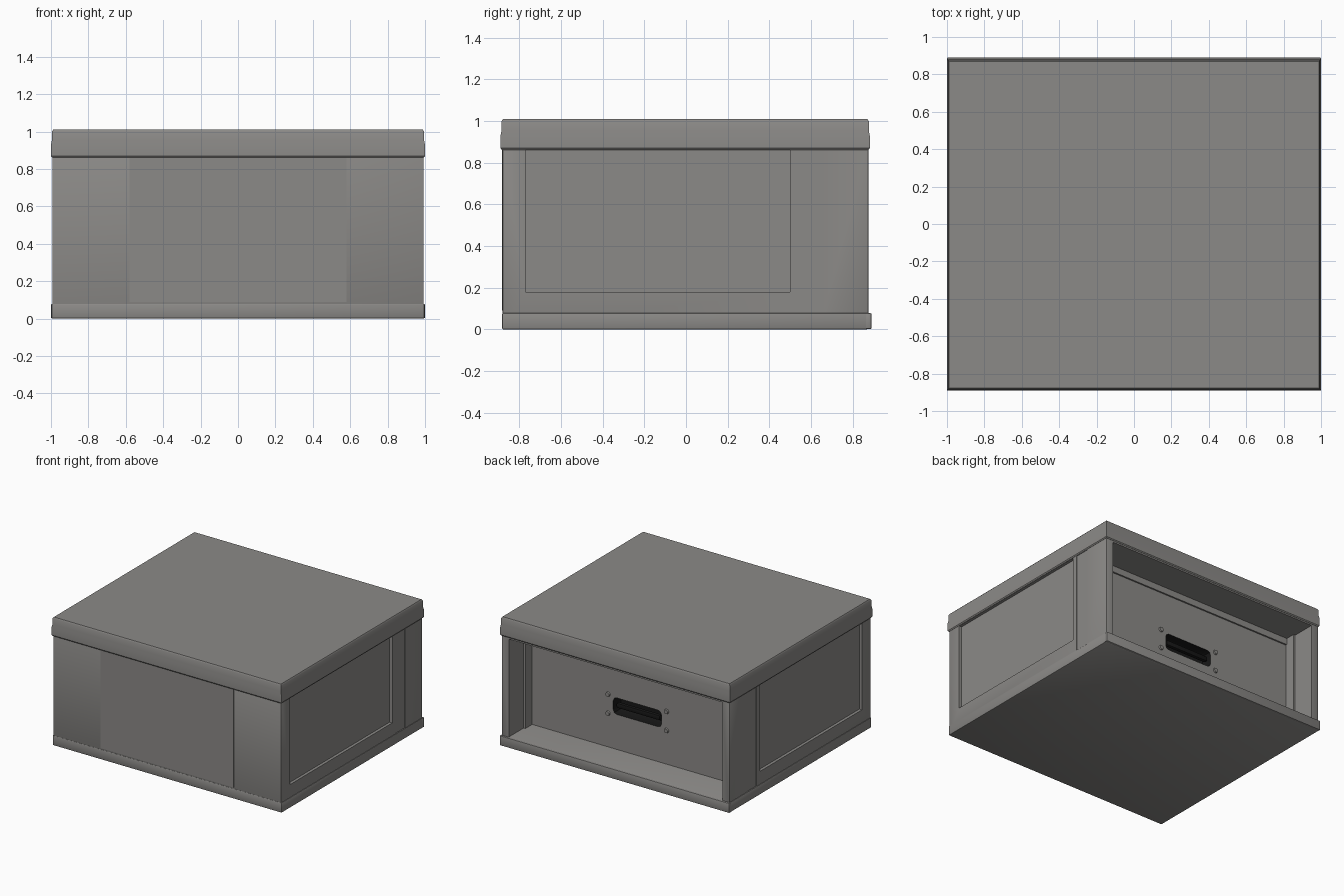
import bpy, bmesh, math
from mathutils import Vector

cube = bpy.data.objects.get("Cube")
if cube:
    bpy.data.objects.remove(cube, do_unlink=True)


def material(name, rgb):
    m = bpy.data.materials.new(name)
    m.use_nodes = True
    m.diffuse_color = (*rgb, 1)
    m.node_tree.nodes["Principled BSDF"].inputs["Base Color"].default_value = (*rgb, 1)
    return m


GREY = material("warm grey", (0.26, 0.253, 0.243))
BLACK = material("slot black", (0.008, 0.008, 0.008))


def finish(name, bm, mat):
    bmesh.ops.recalc_face_normals(bm, faces=bm.faces)
    mesh = bpy.data.meshes.new(name)
    bm.to_mesh(mesh)
    bm.free()
    mesh.materials.append(mat)
    ob = bpy.data.objects.new(name, mesh)
    bpy.context.collection.objects.link(ob)
    return ob


def box(name, lo, hi, mat=GREY, bevel=0.0, segments=2):
    lo, hi = Vector(lo), Vector(hi)
    bm = bmesh.new()
    bmesh.ops.create_cube(bm, size=1)
    for v in bm.verts:
        v.co = (lo + hi) / 2 + v.co * (hi - lo)
    if bevel:
        bmesh.ops.bevel(bm, geom=bm.edges[:], offset=bevel, segments=segments,
                        profile=0.5, affect='EDGES')
    return finish(name, bm, mat)


def cut(target, cutter):
    mod = target.modifiers.new("cut", 'BOOLEAN')
    mod.operation = 'DIFFERENCE'
    mod.solver = 'EXACT'
    mod.object = cutter
    bpy.context.view_layer.objects.active = target
    bpy.ops.object.modifier_apply(modifier=mod.name)
    bpy.data.objects.remove(cutter, do_unlink=True)


def smooth(ob):
    bpy.ops.object.select_all(action='DESELECT')
    ob.select_set(True)
    bpy.context.view_layer.objects.active = ob
    bpy.ops.object.shade_smooth_by_angle(angle=math.radians(35))


BACK = 0.605      # recessed rear panel plane
SLOT_Z = 0.42     # height of the handle slot

# Main case with side recesses and a deep rear bay
body = box("case_body", (-0.993, -0.88, 0.01), (0.993, 0.875, 0.87), bevel=0.006)
for s in (-1, 1):
    x = sorted((s * 0.97, s * 1.1))
    cut(body, box("recess_cutter", (x[0], -0.77, 0.18), (x[1], 0.50, 0.86)))
    # shallow vertical channel beside the recess
    x = sorted((s * 0.989, s * 1.1))
    cut(body, box("channel_cutter", (x[0], 0.54, 0.08), (x[1], 0.66, 0.86)))
cut(body, box("bay_cutter", (-0.93, BACK, 0.07), (0.93, 1.1, 0.85)))
cut(body, box("slot_cutter", (-0.21, BACK - 0.09, SLOT_Z - 0.065),
              (0.21, BACK + 0.05, SLOT_Z + 0.065), bevel=0.03))
body.data.materials.append(BLACK)
for f in body.data.polygons:
    c = f.center
    if abs(c.x) < 0.22 and BACK - 0.1 < c.y < BACK - 0.001 and abs(c.z - SLOT_Z) < 0.07:
        f.material_index = 1
smooth(body)

# Lid: stacked rectangular rings, bulging in its lower band
rings = [(0.862, 0.006), (0.87, 0), (0.93, 0), (0.955, 0.005), (1.0, 0.005), (1.01, 0.012)]
bm = bmesh.new()
loops = []
for z, inset in rings:
    x, y0, y1 = 1 - inset, -0.89 + inset, 0.882 - inset
    loops.append([bm.verts.new(p) for p in
                  ((-x, y0, z), (x, y0, z), (x, y1, z), (-x, y1, z))])
for a, b in zip(loops, loops[1:]):
    for i in range(4):
        j = (i + 1) % 4
        bm.faces.new((a[i], a[j], b[j], b[i]))
bm.faces.new(loops[0][::-1])
bm.faces.new(loops[-1])
lid = finish("lid", bm, GREY)
smooth(lid)

# Base tray and raised rear lip
smooth(box("base_tray", (-0.998, -0.883, 0), (0.998, 0.875, 0.08), bevel=0.008))
smooth(box("rear_lip", (-1, 0.862, 0.002), (1, 0.89, 0.078), bevel=0.005))

# Thin front plate and rear panel cross strip
box("front_plate", (-0.58, -0.884, 0.09), (0.58, -0.87, 0.862))
box("rear_panel_strip", (-0.93, BACK - 0.01, 0.80), (0.93, BACK + 0.012, 0.855))

# Inner rails lining the sides of the rear bay
for side, s in (("left", 1), ("right", -1)):
    x = sorted((s * 0.915, s * 0.94))
    box("bay_rail_" + side, (x[0], BACK - 0.01, 0.07), (x[1], 0.69, 0.855))

# Grip bar inside the slot
smooth(box("slot_grip", (-0.19, BACK - 0.04, SLOT_Z - 0.02),
           (0.19, BACK - 0.008, SLOT_Z + 0.02), BLACK, bevel=0.01))

# Four screws around the slot
for i, (sx, sz) in enumerate([(-1, -1), (-1, 1), (1, -1), (1, 1)]):
    bm = bmesh.new()
    bmesh.ops.create_cone(bm, cap_ends=True, segments=16, radius1=0.02, radius2=0.016, depth=0.014)
    for v in bm.verts:
        v.co = Vector((v.co.x + sx * 0.255, BACK + 0.004 + v.co.z, v.co.y + SLOT_Z + sz * 0.075))
    smooth(finish("slot_screw_%d" % (i + 1), bm, GREY))
